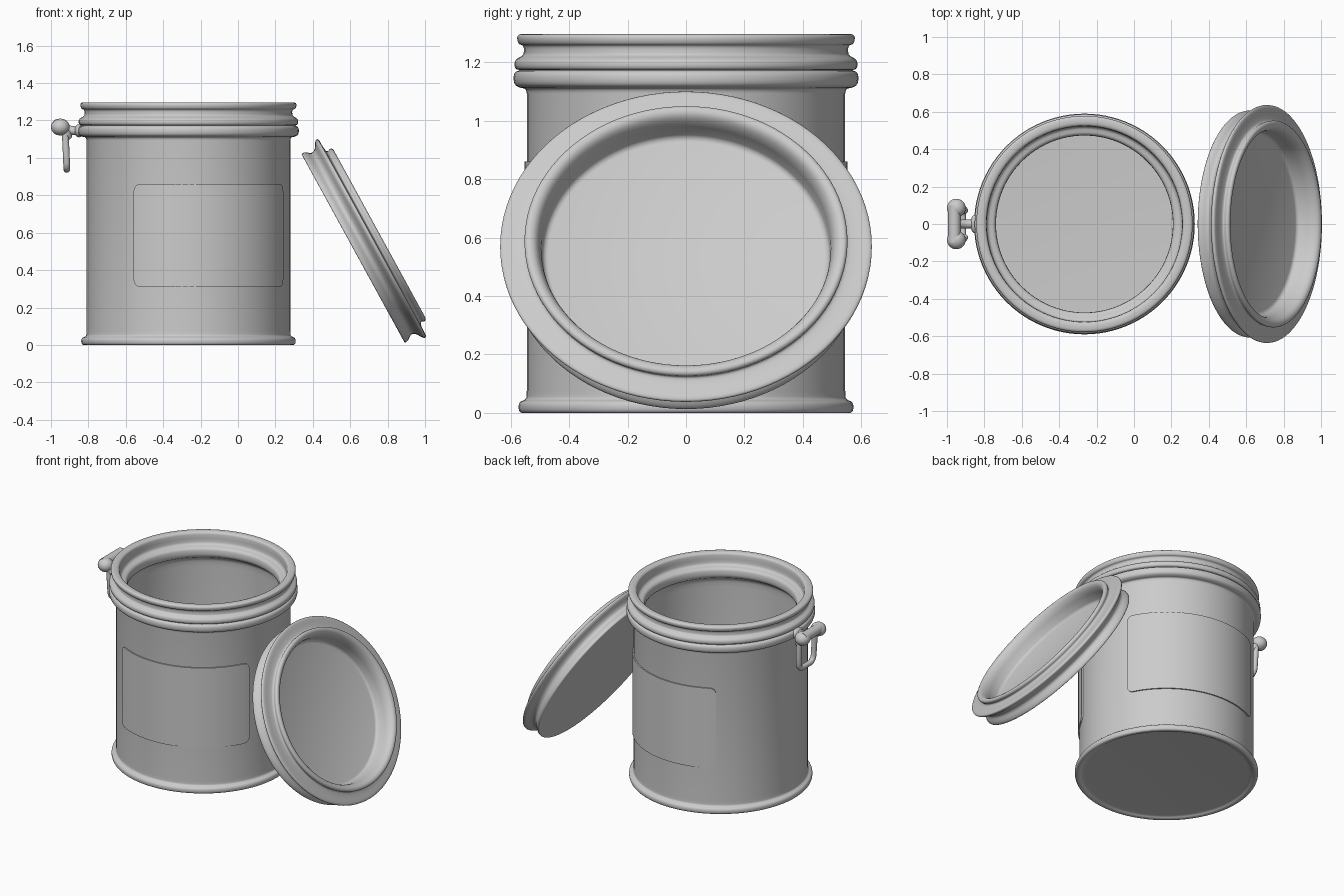
import bpy, bmesh
from math import radians, cos, sin, sqrt
from mathutils import Vector, Matrix

if "Cube" in bpy.data.objects:
    bpy.data.objects.remove(bpy.data.objects["Cube"])

CAN_X = -0.265


def finish(name, bm, angle=40):
    bmesh.ops.recalc_face_normals(bm, faces=bm.faces)
    me = bpy.data.meshes.new(name)
    bm.to_mesh(me)
    bm.free()
    ob = bpy.data.objects.new(name, me)
    bpy.context.collection.objects.link(ob)
    smooth(ob, angle)
    return ob


def smooth(ob, angle=40):
    bpy.ops.object.select_all(action='DESELECT')
    ob.select_set(True)
    bpy.context.view_layer.objects.active = ob
    bpy.ops.object.shade_smooth_by_angle(angle=radians(angle))


def round_corners(pts, limit):
    """Cut each corner by a limited distance, keeping the end points."""
    out = [pts[0]]
    for a, b, c in zip(pts, pts[1:], pts[2:]):
        for q in (a, c):
            d = q - b
            out.append(b + d * min(0.25, limit / d.length))
    return out + [pts[-1]]


def lathe(name, profile, segments=96):
    pts = [Vector((r, 0, z)) for r, z in profile]
    for limit in (0.012, 0.005):
        pts = round_corners(pts, limit)
    bm = bmesh.new()
    vs = [bm.verts.new(p) for p in pts]
    es = [bm.edges.new(pair) for pair in zip(vs, vs[1:])]
    bmesh.ops.spin(bm, geom=vs + es, cent=(0, 0, 0), axis=(0, 0, 1),
                   angle=radians(360), steps=segments, use_merge=True)
    bmesh.ops.remove_doubles(bm, verts=bm.verts, dist=1e-5)
    return finish(name, bm)


# Can: floor, rolled foot, wall, double bead, rolled lip and inner ledge
can = lathe("can_body", [
    (0, .012), (.53, .012), (.545, 0), (.572, 0), (.574, .036), (.548, .046),
    (.545, .06), (.545, 1.11), (.568, 1.112), (.59, 1.125), (.59, 1.165),
    (.567, 1.173), (.587, 1.178), (.587, 1.208), (.56, 1.222), (.555, 1.23),
    (.555, 1.258), (.575, 1.262), (.58, 1.297), (.528, 1.297), (.522, 1.27),
    (.522, 1.215), (.475, 1.21), (.472, 1.15), (.52, 1.12), (.525, 1.08),
    (.525, .04), (.51, .03), (0, .03)])
can.location.x = CAN_X

# Lid: flat back, back rib, wide flange, raised ring and recessed centre
lid = lathe("lid", [
    (0, 0), (.555, 0), (.578, -.002), (.574, .022), (.55, .05), (.562, .075),
    (.604, .098), (.604, .118), (.55, .118), (.516, .125), (.528, .148),
    (.515, .163), (.488, .155), (.472, .12), (.466, .035), (0, .035)])
lid.matrix_world = (Matrix.Translation((.616, 0, .517))
                    @ Matrix.Rotation(radians(61.3), 4, 'Y')
                    @ Matrix.Diagonal((1, 1.053, 1, 1)))

# Raised label panels wrapped on the wall, front mirrored to the back
bm = bmesh.new()
a0, a1, z0, z1, rc, rad = radians(-122), radians(-23.5), .31, .86, .04, .545
length = (a1 - a0) * rad
corner = [rc * (1 - cos(radians(15 * i))) for i in range(7)]
middle = [rc + (length - 2 * rc) * i / 36 for i in range(1, 36)]
columns = corner + middle + [length - u for u in reversed(corner)]
rings = []
for u in columns:
    e = max(0, rc - min(u, length - u))
    inset = rc - sqrt(max(0, rc * rc - e * e))
    a = a0 + u / rad
    rings.append([bm.verts.new((r * cos(a), r * sin(a), z)) for r, z in (
        (.535, z0 + inset), (.553, z0 + inset),
        (.553, z1 - inset), (.535, z1 - inset))])
for p, q in zip(rings, rings[1:]):
    for i in range(4):
        j = (i + 1) % 4
        bm.faces.new((p[i], p[j], q[j], q[i]))
bm.faces.new(rings[0])
bm.faces.new(rings[-1])
panel = finish("label_panels", bm)
panel.location.x = CAN_X
panel.modifiers.new("Mirror", 'MIRROR').use_axis = (False, True, False)


# Clasp parts
def wire(name, points, radius, cyclic=False):
    cu = bpy.data.curves.new(name, 'CURVE')
    cu.dimensions = '3D'
    cu.bevel_depth = radius
    cu.bevel_resolution = 4
    cu.use_fill_caps = True
    pts = [Vector(p) for p in points]
    for limit in (0.025, 0.012):
        pts = round_corners(pts, limit)
    sp = cu.splines.new('POLY')
    sp.points.add(len(pts) - 1)
    for sp_pt, p in zip(sp.points, pts):
        sp_pt.co = (*p, 1)
    ob = bpy.data.objects.new(name, cu)
    bpy.context.collection.objects.link(ob)
    bpy.ops.object.select_all(action='DESELECT')
    ob.select_set(True)
    bpy.context.view_layer.objects.active = ob
    bpy.ops.object.convert(target='MESH')
    smooth(bpy.context.object, 50)


def ball(name, loc, size):
    bm = bmesh.new()
    bmesh.ops.create_uvsphere(bm, u_segments=24, v_segments=14, radius=1)
    bmesh.ops.scale(bm, vec=size, verts=bm.verts)
    bmesh.ops.translate(bm, vec=loc, verts=bm.verts)
    finish(name, bm, 60)


# Hanging loop, hinge bar, end knobs and the arm to the can
wire("clasp_loop", [(-.925, -.085, 1.15), (-.92, -.085, 1.06), (-.915, -.08, .938),
                    (-.915, .08, .938), (-.92, .085, 1.06), (-.925, .085, 1.15)], .018)
wire("clasp_hinge_bar", [(-.96, -.1, 1.175), (-.96, 0, 1.175), (-.96, .1, 1.175)], .034)
for side, y in (("left", -.085), ("right", .085)):
    ball("clasp_knob_" + side, (-.95, y, 1.165), (.05, .05, .045))
    wire("clasp_ear_" + side, [(-.935, y, 1.16), (-.915, y, 1.13), (-.905, y * .8, 1.11)], .02)
wire("clasp_arm", [(-.95, 0, 1.17), (-.9, 0, 1.145), (-.83, 0, 1.145)], .024)
ball("clasp_mount", (-.85, 0, 1.145), (.025, .05, .035))
